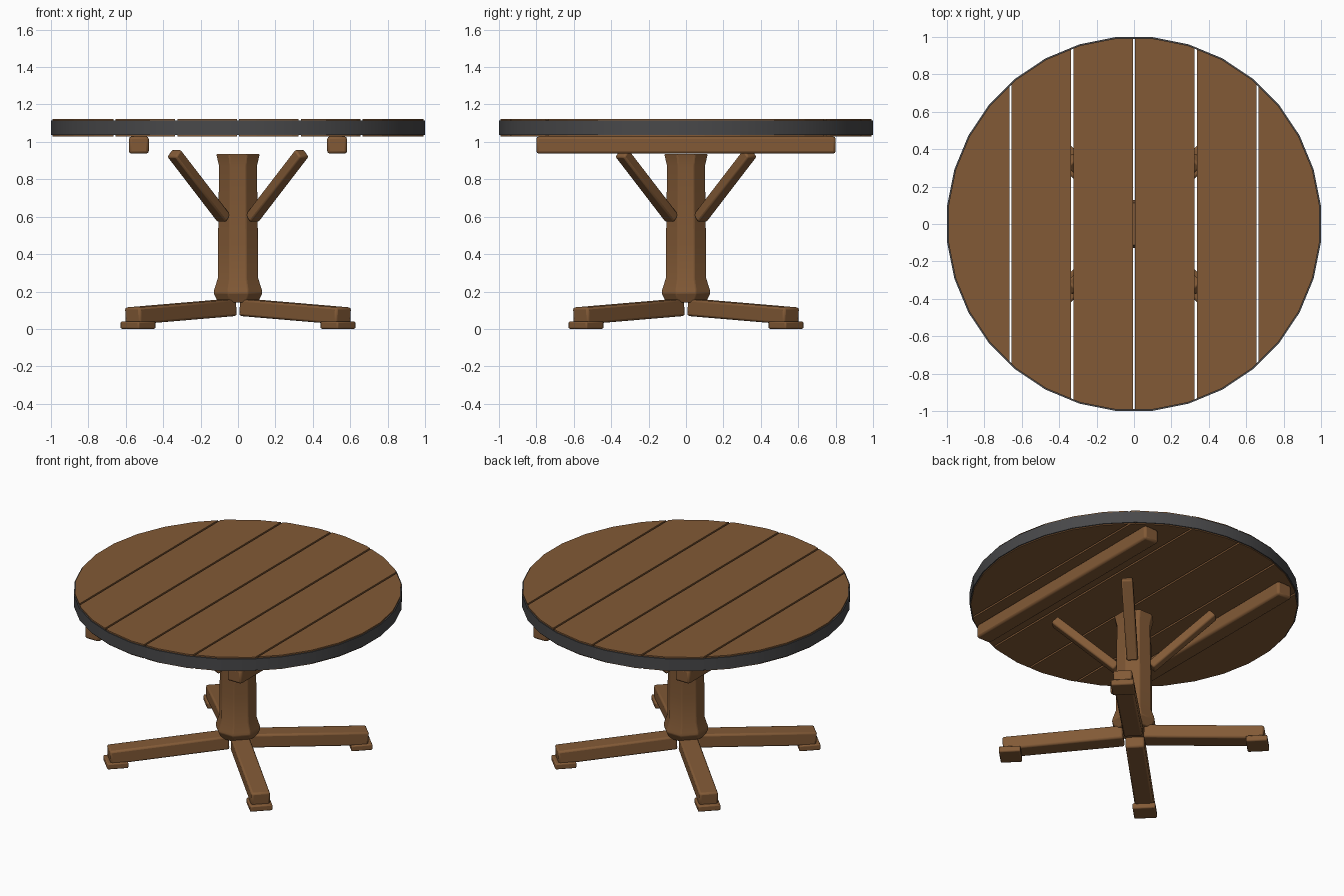
import bpy, bmesh, math
from mathutils import Vector, Matrix

if "Cube" in bpy.data.objects:
    bpy.data.objects.remove(bpy.data.objects["Cube"])


def material(name, rgb):
    m = bpy.data.materials.new(name)
    m.diffuse_color = (*rgb, 1.0)
    m.use_nodes = True
    m.node_tree.nodes["Principled BSDF"].inputs["Base Color"].default_value = m.diffuse_color
    return m


WOOD = material("brown wood", (0.225, 0.102, 0.037))
METAL = material("dark metal", (0.066, 0.066, 0.069))
SIDES = 32


def finish(bm, name, mat, bevel=0.0, smooth=True):
    bmesh.ops.recalc_face_normals(bm, faces=bm.faces)
    me = bpy.data.meshes.new(name)
    bm.to_mesh(me)
    bm.free()
    ob = bpy.data.objects.new(name, me)
    bpy.context.collection.objects.link(ob)
    me.materials.append(mat)
    if bevel:
        mod = ob.modifiers.new("soft edges", 'BEVEL')
        mod.width = bevel
        mod.segments = 2
        mod.limit_method = 'ANGLE'
        mod.angle_limit = math.radians(25)
    if smooth:
        bpy.ops.object.select_all(action='DESELECT')
        ob.select_set(True)
        bpy.context.view_layer.objects.active = ob
        bpy.ops.object.shade_smooth_by_angle(angle=math.radians(35))
    return ob


def lathe(bm, profile, sides, closed):
    """Spin (apothem, z) points into a prism with flats facing the axes."""
    k = 1 / math.cos(math.pi / sides)
    rings = []
    for r, z in profile:
        angles = [(i + 0.5) * math.tau / sides for i in range(sides)]
        rings.append([bm.verts.new((r * k * math.cos(a), r * k * math.sin(a), z))
                      for a in angles])
    pairs = list(zip(rings, rings[1:]))
    if closed:
        pairs.append((rings[-1], rings[0]))
    for lo, hi in pairs:
        for i in range(sides):
            j = (i + 1) % sides
            bm.faces.new((lo[i], lo[j], hi[j], hi[i]))
    if not closed:
        bm.faces.new(rings[0])
        bm.faces.new(rings[-1])


def beam(name, start, end, width, height, bevel):
    """Box running from start to end; width is measured sideways."""
    a, b = Vector(start), Vector(end)
    x = (b - a).normalized()
    y = Vector((0, 0, 1)).cross(x).normalized()
    z = x.cross(y)
    rot = Matrix((x, y, z)).transposed().to_4x4()
    size = Matrix.Diagonal(((b - a).length, width, height, 1))
    bm = bmesh.new()
    bmesh.ops.create_cube(bm, size=1,
                          matrix=Matrix.Translation((a + b) / 2) @ rot @ size)
    return finish(bm, name, WOOD, bevel)


# Round top cut into six planks with open gaps
cuts = [-1.1, -0.66, -0.33, 0.0, 0.33, 0.66, 1.1]
GAP = 0.006
for n, (x0, x1) in enumerate(zip(cuts, cuts[1:])):
    bm = bmesh.new()
    lathe(bm, [(0.992, 1.03), (0.992, 1.123)], SIDES, False)
    for x, side in ((x0 + GAP, -1), (x1 - GAP, 1)):
        if abs(x) < 1:
            geom = bm.verts[:] + bm.edges[:] + bm.faces[:]
            bmesh.ops.bisect_plane(bm, geom=geom, plane_co=(x, 0, 0),
                                   plane_no=(side, 0, 0), clear_outer=True)
            bmesh.ops.holes_fill(bm, edges=[e for e in bm.edges if e.is_boundary])
    finish(bm, f"top_plank_{n + 1}", WOOD, smooth=False)

# Metal band round the rim
bm = bmesh.new()
lathe(bm, [(0.99, 1.037), (0.999, 1.037), (0.999, 1.114), (0.99, 1.114)], SIDES, True)
finish(bm, "rim_band", METAL)

# Battens under the top
for label, s in (("left", -1), ("right", 1)):
    beam(f"{label}_batten", (s * 0.53, -0.8, 0.983), (s * 0.53, 0.8, 0.983),
         0.106, 0.092, 0.014)

# Eight-sided post, flared at both ends
bm = bmesh.new()
lathe(bm, [(0.105, 0.14), (0.130, 0.19), (0.127, 0.21), (0.108, 0.27), (0.107, 0.44),
           (0.101, 0.87), (0.116, 0.935)], 8, False)
finish(bm, "centre_post", WOOD, 0.005)

# Diagonal legs, foot pads and braces
for n in range(4):
    ang = math.radians(45 + 90 * n)

    def at(r, z):
        return (r * math.cos(ang), r * math.sin(ang), z)

    beam(f"leg_{n + 1}", at(0.064, 0.114), at(0.8, 0.07), 0.116, 0.09, 0.012)
    beam(f"foot_pad_{n + 1}", at(0.69, 0.02), at(0.822, 0.02), 0.14, 0.04, 0.008)
    beam(f"brace_{n + 1}", at(0.105, 0.59), at(0.485, 0.94), 0.07, 0.056, 0.01)
